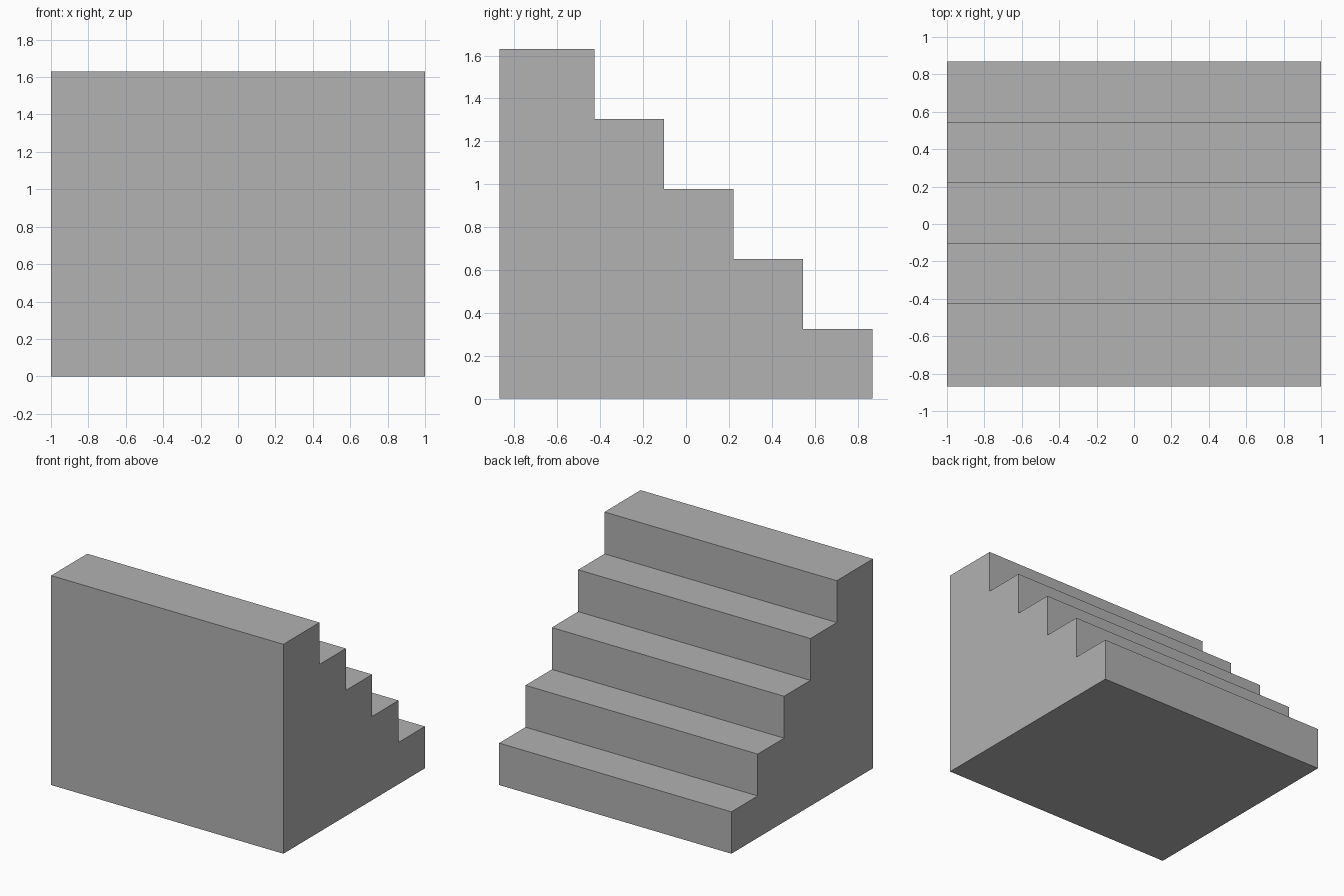
import bpy
import bmesh

cube = bpy.data.objects.get("Cube")
if cube:
    bpy.data.objects.remove(cube, do_unlink=True)

# Overall dimensions
STEPS = 5
WIDTH, HEIGHT = 2.0, 1.63
FRONT, BACK = -0.87, 0.87
TREAD = 0.324
RISE = HEIGHT / STEPS

# Plain grey material
grey = bpy.data.materials.new("plain_grey")
grey.use_nodes = True
color = (0.445, 0.445, 0.445, 1)
grey.diffuse_color = color
grey.node_tree.nodes["Principled BSDF"].inputs["Base Color"].default_value = color

# Stepped side profile, rising from the back to the tall front wall
profile = [(FRONT, 0), (BACK, 0)]
for i in range(STEPS):
    y_outer = BACK - i * TREAD
    y_inner = FRONT if i == STEPS - 1 else y_outer - TREAD
    z = (i + 1) * RISE
    profile += [(y_outer, z), (y_inner, z)]

# Extrude the profile across the full width
bm = bmesh.new()
side = bm.faces.new([bm.verts.new((-WIDTH / 2, y, z)) for y, z in profile])
result = bmesh.ops.extrude_face_region(bm, geom=[side], use_keep_orig=True)
moved = [v for v in result["geom"] if isinstance(v, bmesh.types.BMVert)]
bmesh.ops.translate(bm, verts=moved, vec=(WIDTH, 0, 0))
bmesh.ops.recalc_face_normals(bm, faces=bm.faces)

mesh = bpy.data.meshes.new("stair_block")
bm.to_mesh(mesh)
bm.free()
mesh.materials.append(grey)
stairs = bpy.data.objects.new("stair_block", mesh)
bpy.context.collection.objects.link(stairs)
